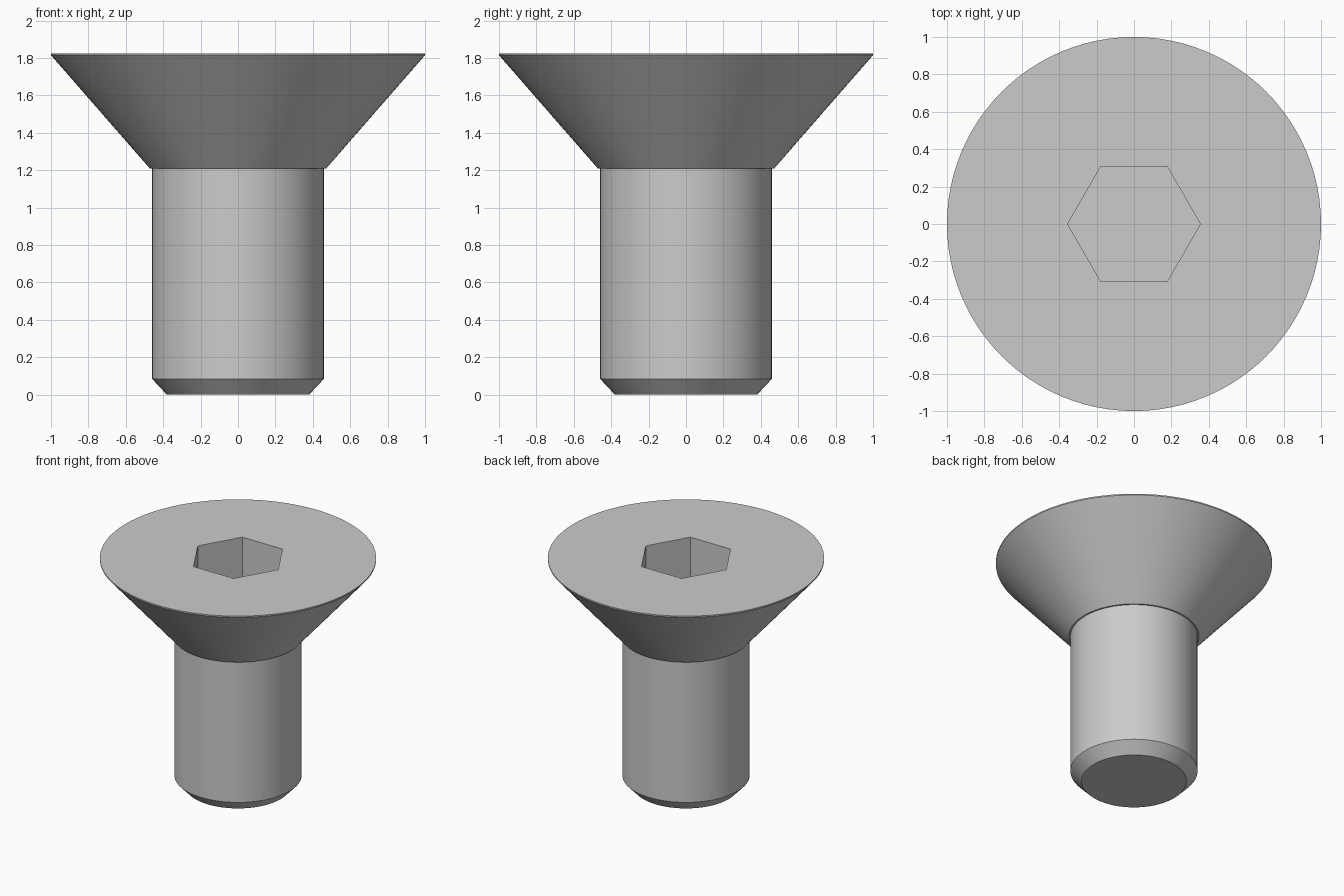
import bpy, bmesh
from math import cos, sin, pi, radians

if "Cube" in bpy.data.objects:
    bpy.data.objects.remove(bpy.data.objects["Cube"])

SEGMENTS = 96  # multiple of six, so the socket corners fall on vertices
SHAFT_R = 0.46
HEAD_Z = 1.21
TOP_Z = 1.825

steel = bpy.data.materials.new("grey_steel")
steel.use_nodes = True
steel.diffuse_color = (0.6, 0.6, 0.6, 1)
steel.node_tree.nodes["Principled BSDF"].inputs["Base Color"].default_value = (0.6, 0.6, 0.6, 1)


def round_ring(radius):
    return lambda angle: radius


def hex_ring(corner_radius):
    # Regular hexagon in polar form, with corners on the x axis
    flat = corner_radius * cos(pi / 6)
    return lambda angle: flat / cos(angle % (pi / 3) - pi / 6)


def lathe(name, profile, cap_first=False, cap_last=False):
    """Join rings of (radius function, height), listed from outside bottom up."""
    bm = bmesh.new()
    rings = []
    for radius, z in profile:
        ring = []
        for i in range(SEGMENTS):
            a = 2 * pi * i / SEGMENTS
            r = radius(a + 1e-9)
            ring.append(bm.verts.new((r * cos(a), r * sin(a), z)))
        rings.append(ring)
    for low, high in zip(rings, rings[1:]):
        for i in range(SEGMENTS):
            j = (i + 1) % SEGMENTS
            bm.faces.new((low[i], low[j], high[j], high[i]))
    if cap_first:
        bm.faces.new(rings[0][::-1])
    if cap_last:
        bm.faces.new(rings[-1])
    mesh = bpy.data.meshes.new(name)
    bm.to_mesh(mesh)
    bm.free()
    mesh.materials.append(steel)
    obj = bpy.data.objects.new(name, mesh)
    bpy.context.collection.objects.link(obj)
    bpy.ops.object.select_all(action='DESELECT')
    obj.select_set(True)
    bpy.context.view_layer.objects.active = obj
    bpy.ops.object.shade_smooth_by_angle(angle=radians(25))
    return obj


# Shaft with a chamfered tip
lathe("shaft", [
    (round_ring(0.38), 0),
    (round_ring(SHAFT_R), 0.085),
    (round_ring(SHAFT_R), HEAD_Z),
], cap_first=True)

# Countersunk head: small ledge, cone, thin rim, flat top, hex socket
lathe("countersunk_head", [
    (round_ring(SHAFT_R), HEAD_Z),
    (round_ring(0.472), HEAD_Z),
    (round_ring(1), TOP_Z - 0.01),
    (round_ring(1), TOP_Z),
    (hex_ring(0.355), TOP_Z),
    (hex_ring(0.355), TOP_Z - 0.39),
], cap_last=True)
